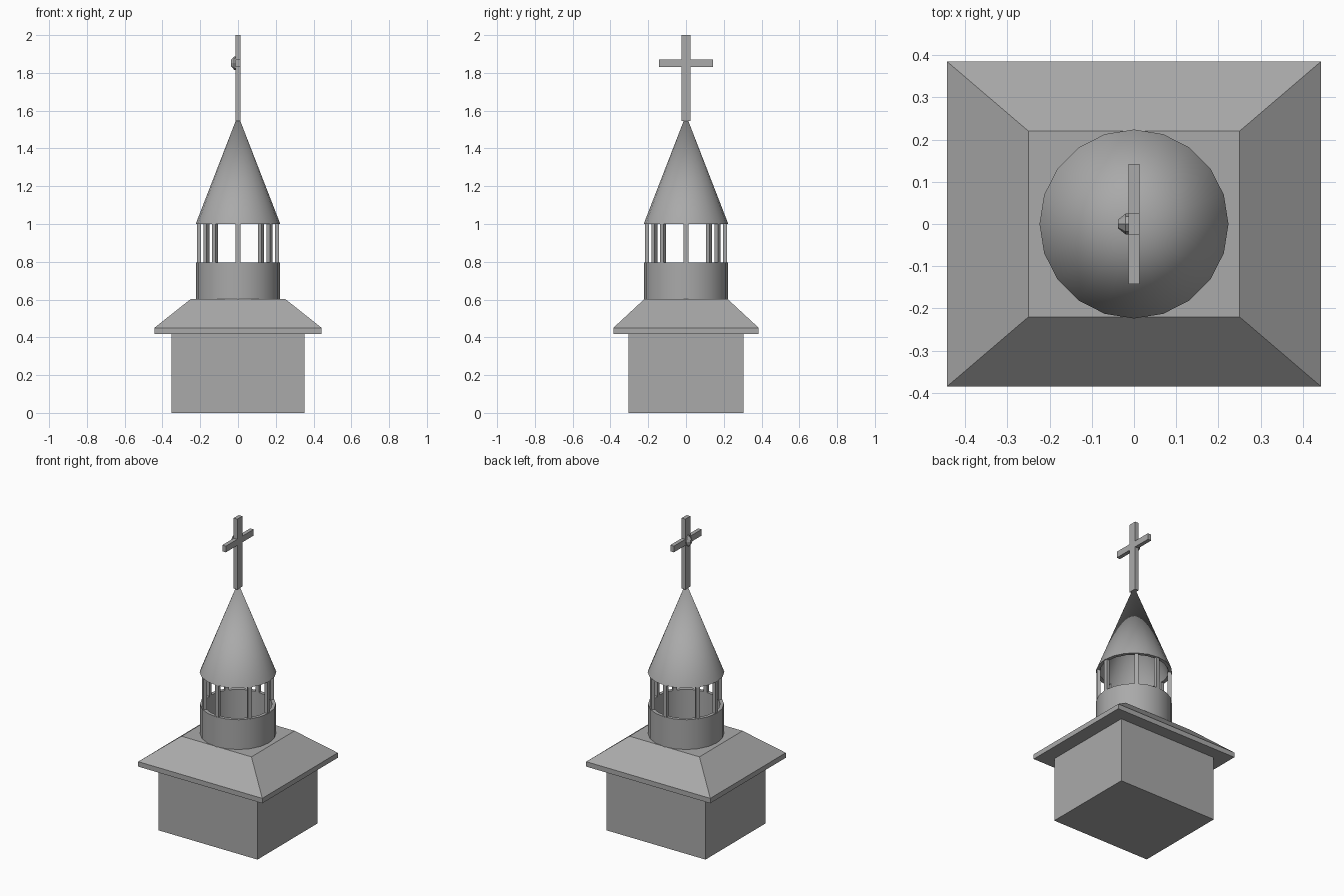
import bpy, bmesh, math
from mathutils import Matrix, Vector

cube = bpy.data.objects.get("Cube")
if cube:
    bpy.data.objects.remove(cube, do_unlink=True)

# Single stone grey for the whole tower
stone = bpy.data.materials.new("stone grey")
stone.use_nodes = True
GREY = (0.4, 0.4, 0.4, 1)
stone.diffuse_color = GREY
stone.node_tree.nodes["Principled BSDF"].inputs["Base Color"].default_value = GREY


def finish(name, bm, smooth=False):
    bmesh.ops.recalc_face_normals(bm, faces=bm.faces)
    mesh = bpy.data.meshes.new(name)
    bm.to_mesh(mesh)
    bm.free()
    mesh.materials.append(stone)
    obj = bpy.data.objects.new(name, mesh)
    bpy.context.collection.objects.link(obj)
    if smooth:
        bpy.ops.object.select_all(action="DESELECT")
        obj.select_set(True)
        bpy.context.view_layer.objects.active = obj
        bpy.ops.object.shade_smooth_by_angle(angle=math.radians(35))
    return obj


def add_box(bm, half_x, half_y, z0, z1, place=Matrix()):
    size = Matrix.Diagonal((2 * half_x, 2 * half_y, z1 - z0, 1))
    move = Matrix.Translation((0, 0, (z0 + z1) / 2))
    return bmesh.ops.create_cube(bm, size=1, matrix=place @ move @ size)["verts"]


def box(name, *args):
    bm = bmesh.new()
    add_box(bm, *args)
    return finish(name, bm)


def revolve(name, profile, sides, closed=False, smooth=True):
    """Spin (radius, height) points around z."""
    bm = bmesh.new()
    verts = [bm.verts.new((r, 0, z)) for r, z in profile]
    edges = [bm.edges.new(pair) for pair in zip(verts, verts[1:])]
    if closed:
        edges.append(bm.edges.new((verts[-1], verts[0])))
    bmesh.ops.spin(bm, geom=verts + edges, cent=(0, 0, 0), axis=(0, 0, 1),
                   angle=math.tau, steps=sides, use_merge=True)
    bmesh.ops.remove_doubles(bm, verts=bm.verts, dist=1e-4)
    return finish(name, bm, smooth)


SIDES = 20

# Square base and hipped roof with a flat top
box("base_block", 0.353, 0.305, 0, 0.42)
box("roof_eaves", 0.443, 0.385, 0.418, 0.45)
bm = bmesh.new()
for v in add_box(bm, 0.443, 0.385, 0.45, 0.603):
    if v.co.z > 0.5:
        v.co.x *= 0.25 / 0.443
        v.co.y *= 0.22 / 0.385
finish("hipped_roof", bm)

# Hollow drum
revolve("belfry_drum", [(0.222, 0.598), (0.222, 0.795), (0.2, 0.795), (0.2, 0.598)],
        SIDES, closed=True)

# Eight posts, each standing on the nearest corner of the drum
bm = bmesh.new()
for quarter in range(4):
    for corner in (0, 3):
        turn = (quarter * 5 + corner) * math.tau / SIDES
        place = Matrix.Rotation(turn, 4, "Z") @ Matrix.Translation((0.207, 0, 0))
        add_box(bm, 0.011, 0.012, 0.79, 1.005, place)
finish("belfry_posts", bm)

# Hollow conical spire
revolve("spire", [(0, 1.577), (0.224, 1.0), (0.202, 1.0), (0, 1.52)], SIDES)

# Cross with a small faceted boss on its right side
box("cross_upright", 0.013, 0.025, 1.545, 2.0)
box("cross_arm", 0.0125, 0.142, 1.83, 1.87)
boss = revolve("cross_boss", [(0, 0), (0.036, 0), (0.036, 0.008), (0.015, 0.026), (0, 0.026)],
               8, smooth=False)
boss.matrix_world = (Matrix.Translation((-0.012, 0, 1.852))
                     @ Matrix.Rotation(-math.pi / 2, 4, "Y")
                     @ Matrix.Diagonal((1, 0.68, 1, 1)))
